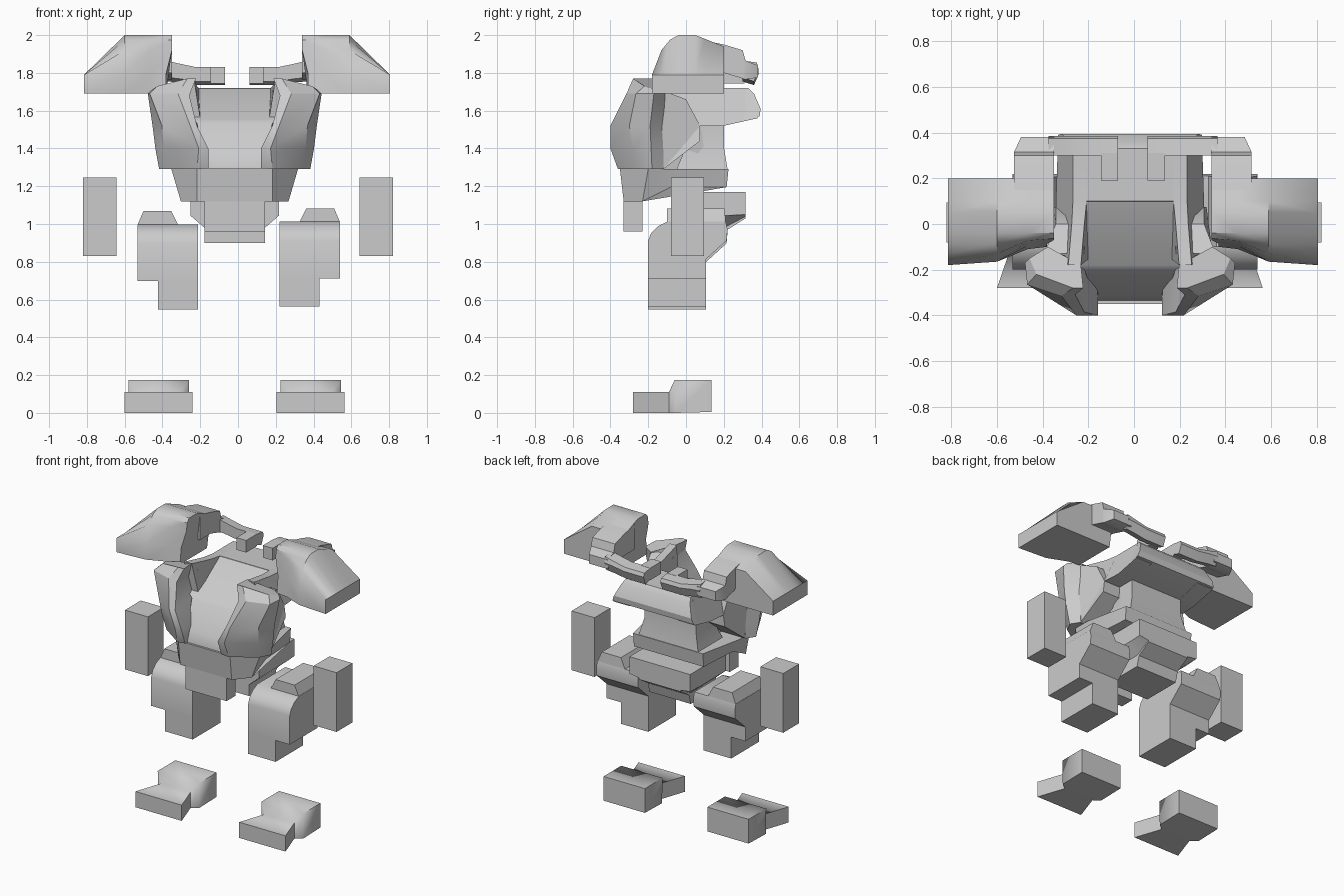
import bpy, math

grey = bpy.data.materials.new("plain_grey")
grey.diffuse_color = (0.6, 0.6, 0.6, 1)


def finish(name, verts, faces, angle):
    me = bpy.data.meshes.new(name)
    me.from_pydata(verts, [], faces)
    me.materials.append(grey)
    ob = bpy.data.objects.new(name, me)
    bpy.context.collection.objects.link(ob)
    bpy.ops.object.select_all(action='DESELECT')
    ob.select_set(True)
    bpy.context.view_layer.objects.active = ob
    bpy.ops.object.mode_set(mode='EDIT')
    bpy.ops.mesh.select_all(action='SELECT')
    bpy.ops.mesh.normals_make_consistent(inside=False)
    bpy.ops.object.mode_set(mode='OBJECT')
    bpy.ops.object.shade_smooth_by_angle(angle=math.radians(angle))
    return ob


def loft(name, rings, s=1, cx=0.0, dz=0.0, angle=30):
    """Closed skin through rings of 3D points, optionally mirrored in x."""
    n = len(rings[0])
    verts = [(s * x + cx, y, z + dz) for r in rings for x, y, z in r]
    faces = [tuple(range(n)), tuple(range((len(rings) - 1) * n, len(rings) * n))]
    for i in range(len(rings) - 1):
        for j in range(n):
            k = (j + 1) % n
            faces.append((i*n + j, i*n + k, (i+1)*n + k, (i+1)*n + j))
    return finish(name, verts, faces, angle)


def slab(name, profile, x0, x1, **kw):
    """Side profile (y, z) extruded between x0 and x1; either may be a list."""
    a = x0 if isinstance(x0, list) else [x0] * len(profile)
    b = x1 if isinstance(x1, list) else [x1] * len(profile)
    return loft(name, [[(x, y, z) for x, (y, z) in zip(xs, profile)] for xs in (a, b)], **kw)


def box(name, x, y, z, **kw):
    return slab(name, [(y[0], z[0]), (y[1], z[0]), (y[1], z[1]), (y[0], z[1])], x[0], x[1], **kw)


def rect_y(y, x0, x1, z0, z1):
    return [(x0, y, z0), (x1, y, z0), (x1, y, z1), (x0, y, z1)]


def bar(x, z0, z1):
    """Slanted cross-section of the yoke bar."""
    return [(x, .30, z0 + .02), (x, .36, z0), (x, .385, z0 + .06), (x, .375, z1 - .01), (x, .30, z1)]


TC = -0.0175  # torso centre line

# Shoulder pad sections, from flat outer lip to domed inner end
arch = [(-.18, 1.69), (-.18, 1.80), (-.13, 1.92), (-.085, 1.975), (-.04, 2.0),
        (.05, 2.0), (.10, 1.98), (.20, 1.94), (.20, 1.69)]
lip = [(.81, y, min(z, 1.79)) for y, z in arch]
dome = [(.595, max(y, -.165), z) for y, z in arch]
waisted = [(.46, max(y, -.11 + .04 * (z - 1.69) / .31), z) for y, z in arch]
inner = [(.375 if z < 1.85 else .345, max(y, -.10 + .04 * (z - 1.69) / .31), z) for y, z in arch]

# Vest side plate rings: inner back, inner front, front, outer front, outer back, back
vest = [
    [(.14, -.12, 1.29), (.14, -.36, 1.295), (.20, -.36, 1.29), (.36, -.25, 1.29), (.40, -.18, 1.29), (.36, -.12, 1.29)],
    [(.145, -.12, 1.40), (.14, -.40, 1.40), (.19, -.40, 1.40), (.375, -.28, 1.40), (.42, -.185, 1.40), (.36, -.12, 1.40)],
    [(.225, -.13, 1.52), (.20, -.385, 1.52), (.235, -.40, 1.52), (.385, -.30, 1.52), (.435, -.19, 1.52), (.36, -.12, 1.52)],
    [(.25, -.15, 1.66), (.24, -.31, 1.68), (.30, -.315, 1.69), (.45, -.265, 1.69), (.46, -.17, 1.69), (.37, -.11, 1.69)],
    [(.215, -.18, 1.77), (.205, -.28, 1.77), (.25, -.28, 1.77), (.41, -.22, 1.73), (.44, -.15, 1.71), (.36, -.10, 1.71)],
]

# Thigh side profile, shared by the inner and outer halves
thigh = [(-.20, .70), (-.20, .90), (-.185, .94), (-.15, .975), (-.10, 1.0), (.21, 1.0),
         (.22, .96), (.215, .90), (.16, .85), (.105, .80), (.105, .70)]

for s, side in ((1, "left"), (-1, "right")):
    loft(side + "_shoulder_pad", [lip, dome, waisted, inner], s, -.005, angle=40)
    # Yoke arm running back from the pad, then inward
    loft(side + "_yoke_arm", [rect_y(.08, .345, .52, 1.80, 1.975),
                              rect_y(.20, .345, .52, 1.80, 1.95),
                              rect_y(.30, .345, .52, 1.77, 1.92),
                              rect_y(.315, .345, .52, 1.765, 1.865),
                              rect_y(.38, .345, .49, 1.775, 1.84)], s, -.005)
    loft(side + "_yoke_bar", [bar(.37, 1.755, 1.865), bar(.31, 1.75, 1.85),
                              bar(.215, 1.735, 1.83), bar(.065, 1.735, 1.83)], s, -.005)
    box(side + "_yoke_tip", (.065, .14), (.19, .31), (1.745, 1.83), s=s, cx=-.005)

    loft(side + "_vest_plate", vest, s, TC)
    # Torso flank sloping out from the collar rim to the back's lower edge
    slab(side + "_torso_flank",
         [(-.18, 1.765), (.00, 1.73), (.10, 1.72), (.31, 1.72), (.38, 1.56), (.20, 1.52),
          (.075, 1.52), (.075, 1.44), (-.12, 1.29)],
         [.215, .20, .19, .19, .19, .19, .19, .15, .14],
         [.27, .255, .25, .25, .315, .315, .325, .335, .36], s=s, cx=TC)
    # Armpit panel between flank and vest plate
    slab(side + "_armpit", [(-.13, 1.71), (.00, 1.66), (.075, 1.52), (.075, 1.44), (-.13, 1.29)],
         .20, [.375, .325, .325, .335, .36], s=s, cx=TC)

    # Thigh, knee and hip cap
    dz = .0075 * s + .005
    cx = .004
    slab(side + "_thigh", thigh, .215, .537, s=s, cx=cx, dz=dz, angle=42)
    box(side + "_knee", (.215, .428), (-.20, .105), (.55, .71), s=s, cx=cx, dz=dz)
    loft(side + "_hip_cap", [[(.322, -.10, 1.0), (.535, -.10, 1.0), (.535, .21, 1.0), (.322, .21, 1.0)],
                             [(.357, -.10, 1.07), (.505, -.10, 1.07), (.505, .205, 1.07), (.357, .205, 1.07)]],
         s, cx, dz)

    box(side + "_forearm", (.642, .82), (-.08, .095), (.83, 1.245), s=s)

    # Foot: flared toe pinching into a taller heel block
    fx = .402 * s - .018
    loft(side + "_foot", [
        [(-.18, -.28, 0), (.18, -.28, 0), (.18, -.28, .11), (-.18, -.28, .11)],
        [(-.115, -.09, 0), (.115, -.09, 0), (.115, -.09, .11), (-.115, -.09, .11)],
        [(-.16, -.055, 0), (.16, -.055, 0), (.16, -.06, .175), (-.16, -.06, .175)],
        [(-.16, .135, .005), (.16, .135, .005), (.16, .135, .175), (-.16, .135, .175)]], 1, fx, angle=66)

# Back hump with overhanging lower edge, narrower at the rim
slab("back_hump", [(.10, 1.72), (.33, 1.72), (.36, 1.69), (.395, 1.61), (.39, 1.57), (.20, 1.52), (.05, 1.52)],
     [-.25, -.25, -.265, -.30, -.315, -.315, -.315],
     [.25, .25, .265, .30, .315, .315, .315], cx=TC)

# Chest core: sloping neck cavity, step and belly
core = [(.11, 1.72, .19), (.09, 1.715, .19), (-.07, 1.61, .235), (-.18, 1.555, .235), (-.20, 1.535, .20),
        (-.31, 1.37, .16), (-.335, 1.30, .15), (-.335, 1.29, .15), (.11, 1.29, .20)]
slab("chest_core", [p[:2] for p in core], [-p[2] for p in core], [p[2] for p in core], cx=TC)

# Lower back
loft("lower_back", [
    [(-.23, -.05, 1.29), (.23, -.05, 1.29), (.23, .22, 1.29), (-.23, .22, 1.29)],
    [(-.20, 0, 1.41), (.20, 0, 1.41), (.20, .20, 1.41), (-.20, .20, 1.41)],
    [(-.20, 0, 1.54), (.20, 0, 1.54), (.20, .20, 1.54), (-.20, .20, 1.54)]], cx=TC)

# Waist: narrow front face, wide flanks, raised rear underside
waist_top = [(.20, -.35, 1.295), (.335, -.20, 1.29), (.335, -.08, 1.29), (.27, .225, 1.29)]
waist_low = [(.20, -.33, 1.12), (.285, -.23, 1.12), (.29, -.08, 1.195), (.27, .215, 1.195)]


def mirrored(half):
    return half + [(-x, y, z) for x, y, z in reversed(half)]


loft("waist", [mirrored(waist_top), mirrored(waist_low)], cx=TC)

# Front flap and pelvis block
box("front_flap", (-.16, .16), (-.33, -.23), (.96, 1.13), cx=TC)


def hexsec(y, top, mid, low, bottom):
    return mirrored([(.235, y, top), (.235, y, mid), (.16, y, low), (.16, y, bottom)])


loft("pelvis", [hexsec(-.08, 1.17, 1.045, .98, .90), hexsec(.20, 1.17, 1.045, .98, .90),
                hexsec(.22, 1.17, 1.045, .99, .97), hexsec(.315, 1.17, 1.05, 1.04, 1.03)], cx=TC)
